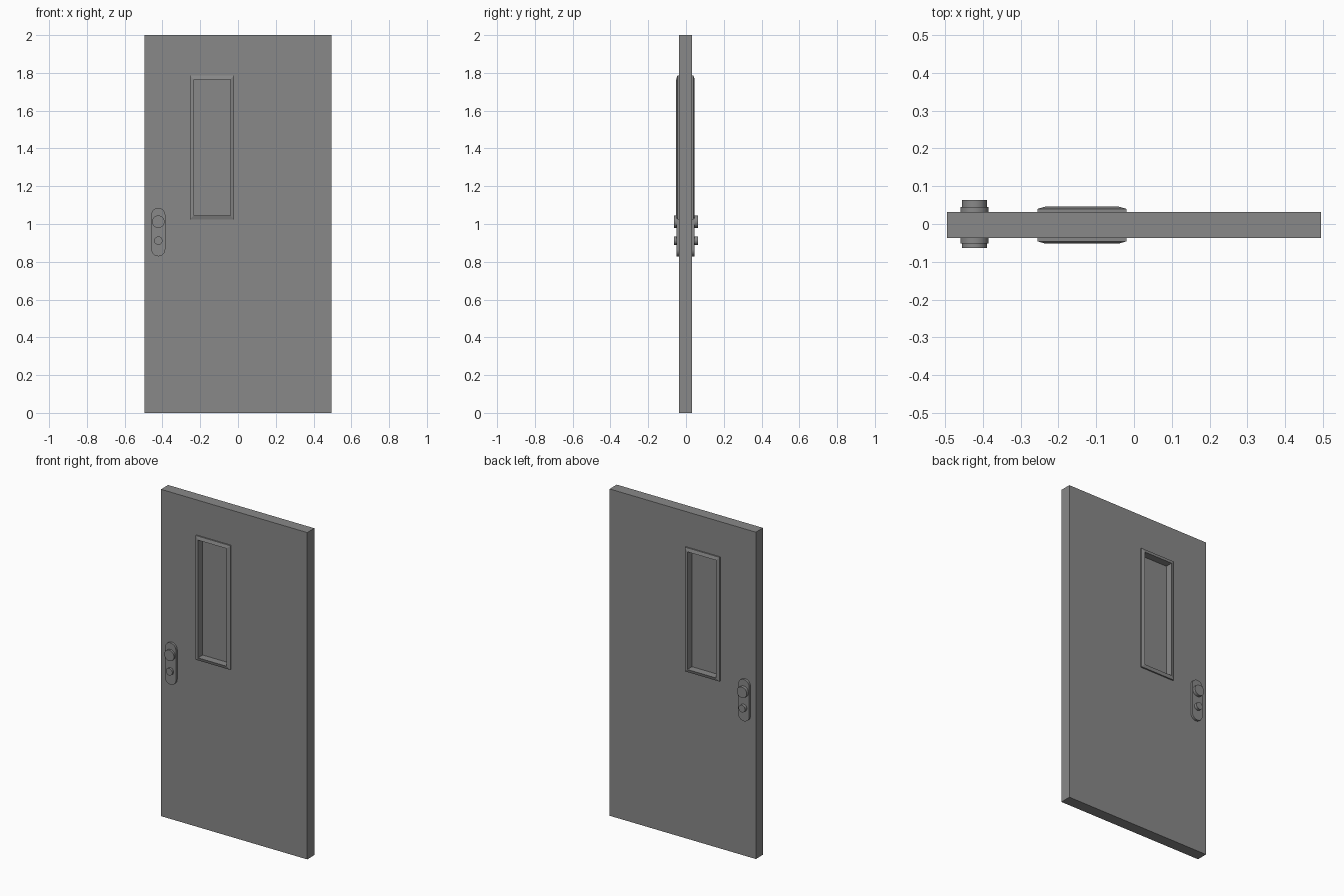
import bpy, bmesh, math
from mathutils import Matrix

if "Cube" in bpy.data.objects:
    bpy.data.objects.remove(bpy.data.objects["Cube"])

# Single painted-metal grey
grey = bpy.data.materials.new("door_grey")
grey.use_nodes = True
colour = (0.25, 0.25, 0.25, 1)
grey.diffuse_color = colour
grey.node_tree.nodes["Principled BSDF"].inputs["Base Color"].default_value = colour

MID = -0.003            # mid plane of the door leaf
LEAF = 0.0345           # half thickness of the leaf
OUTER = (-0.495, 0.495, 0, 2)
FRAME = (-0.255, -0.02, 1.025, 1.785)
OPENING = (-0.234, -0.041, 1.044, 1.764)
HANDLE_X = -0.422


def finish(bm, name, smooth=False):
    bmesh.ops.recalc_face_normals(bm, faces=bm.faces)
    mesh = bpy.data.meshes.new(name)
    bm.to_mesh(mesh)
    bm.free()
    mesh.materials.append(grey)
    obj = bpy.data.objects.new(name, mesh)
    bpy.context.collection.objects.link(obj)
    if smooth:
        bpy.ops.object.select_all(action="DESELECT")
        obj.select_set(True)
        bpy.context.view_layer.objects.active = obj
        bpy.ops.object.shade_smooth_by_angle(angle=math.radians(30))
    return obj


def rectangle_ring(name, sections):
    """Join rectangles, each given at a depth, into a closed ring."""
    bm = bmesh.new()
    loops = []
    for (x0, x1, z0, z1), y in sections:
        corners = ((x0, z0), (x1, z0), (x1, z1), (x0, z1))
        loops.append([bm.verts.new((x, MID + y, z)) for x, z in corners])
    for i, a in enumerate(loops):
        b = loops[(i + 1) % len(loops)]
        for j in range(4):
            k = (j + 1) % 4
            bm.faces.new((a[j], a[k], b[k], b[j]))
    return finish(bm, name)


def extrude_outline(name, points, y0, y1):
    """Extrude an x-z outline from y0 to y1."""
    bm = bmesh.new()
    face = bm.faces.new([bm.verts.new((x, y0, z)) for x, z in points])
    new = bmesh.ops.extrude_face_region(bm, geom=[face])["geom"]
    bmesh.ops.translate(bm, vec=(0, y1 - y0, 0),
                        verts=[v for v in new if isinstance(v, bmesh.types.BMVert)])
    return finish(bm, name, smooth=True)


def arc(z, radius, start, end, steps):
    angles = [start + (end - start) * i / steps for i in range(steps + 1)]
    return [(HANDLE_X + radius * math.cos(a), z + radius * math.sin(a)) for a in angles]


# Door leaf with the window opening
rectangle_ring("door_leaf", [(OUTER, -LEAF), (OPENING, -LEAF), (OPENING, LEAF), (OUTER, LEAF)])

# Window pane
bm = bmesh.new()
x0, x1, z0, z1 = OPENING
bmesh.ops.create_cube(bm, size=1, matrix=Matrix.Translation(((x0 + x1) / 2, MID, (z0 + z1) / 2))
                      @ Matrix.Diagonal((x1 - x0, 0.008, z1 - z0, 1)))
finish(bm, "window_pane")

# Frame, back plate, knob and lock on each face
for side, s in (("front", -1), ("back", 1)):
    rectangle_ring(side + "_window_frame", [
        (FRAME, s * LEAF), (FRAME, s * 0.043), (OPENING, s * 0.049), (OPENING, s * LEAF)])
    wall = MID + s * LEAF
    plate = arc(1.048, 0.037, 0, math.pi, 16) + arc(0.866, 0.037, math.pi, math.tau, 16)
    extrude_outline(side + "_handle_plate", plate, wall, MID + s * 0.048)
    for part, z, radius in (("knob", 1.012, 0.033), ("lock", 0.912, 0.022)):
        circle = arc(z, radius, 0, math.tau, 32)[:-1]
        extrude_outline(side + "_" + part, circle, wall, s * 0.0635)
